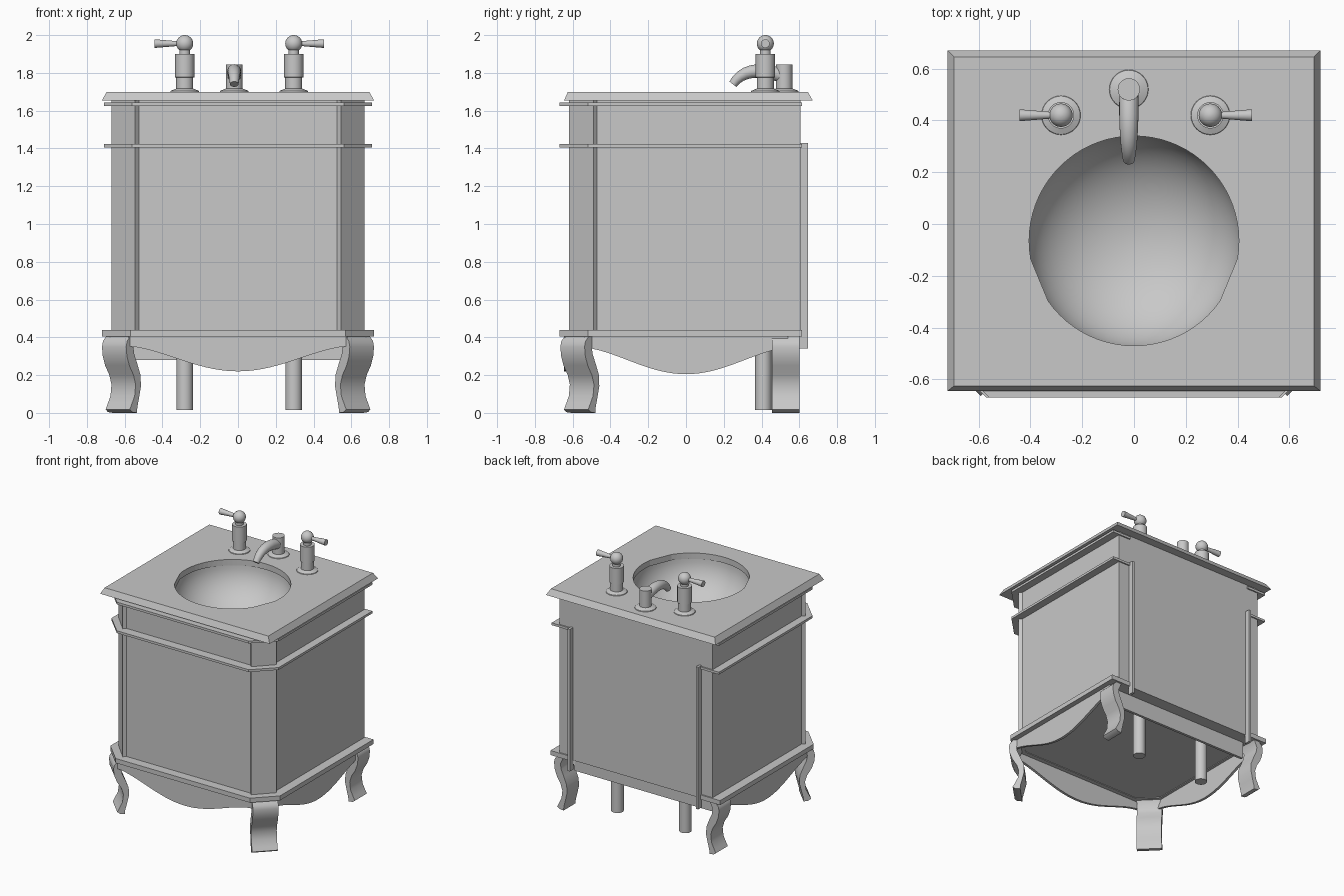
import bpy, bmesh, math
from mathutils import Vector

if "Cube" in bpy.data.objects:
    bpy.data.objects.remove(bpy.data.objects["Cube"])

grey = bpy.data.materials.new("plain grey")
grey.diffuse_color = (0.58, 0.58, 0.58, 1)
grey.use_nodes = True
grey.node_tree.nodes["Principled BSDF"].inputs["Base Color"].default_value = grey.diffuse_color


def finish(name, bm, smooth=False, normals=True):
    if normals:
        bmesh.ops.recalc_face_normals(bm, faces=bm.faces)
    me = bpy.data.meshes.new(name)
    bm.to_mesh(me)
    bm.free()
    me.materials.append(grey)
    ob = bpy.data.objects.new(name, me)
    bpy.context.collection.objects.link(ob)
    if smooth:
        bpy.ops.object.select_all(action='DESELECT')
        ob.select_set(True)
        bpy.context.view_layer.objects.active = ob
        bpy.ops.object.shade_smooth_by_angle(angle=math.radians(35))
    return ob


def skin(bm, loops, caps=(True, True)):
    """Join closed rings of points with quads, capping the ends if wanted."""
    rings = [[bm.verts.new(p) for p in loop] for loop in loops]
    n = len(rings[0])
    for a, b in zip(rings, rings[1:]):
        for i in range(n):
            j = (i + 1) % n
            bm.faces.new((a[i], a[j], b[j], b[i]))
    if caps[0]:
        bm.faces.new(rings[0])
    if caps[1]:
        bm.faces.new(rings[-1])
    return rings


def box(name, x0, x1, y0, y1, z0, z1):
    bm = bmesh.new()
    pts = [(x0, y0), (x1, y0), (x1, y1), (x0, y1)]
    skin(bm, [[(x, y, z) for x, y in pts] for z in (z0, z1)])
    return finish(name, bm)


def lathe(name, profile, x, y, seg=32):
    bm = bmesh.new()
    ang = [2 * math.pi * i / seg for i in range(seg)]
    skin(bm, [[(x + r * math.cos(a), y + r * math.sin(a), z) for a in ang] for r, z in profile])
    return finish(name, bm, True)


def tube(name, path, radii, side, seg=24):
    """Round tube along a flat path; side is the direction across the path."""
    path, u = [Vector(p) for p in path], Vector(side)
    bm, loops = bmesh.new(), []
    for i, p in enumerate(path):
        t = (path[min(i + 1, len(path) - 1)] - path[max(i - 1, 0)]).normalized()
        v = t.cross(u)
        loops.append([p + radii[i] * (u * math.cos(a) + v * math.sin(a))
                      for a in (2 * math.pi * k / seg for k in range(seg))])
    skin(bm, loops)
    return finish(name, bm, True)


def mirrored(half):
    return half + [(-x, y) for x, y in reversed(half)]


# cabinet body with raised diagonal corner posts, open at the top
bm = bmesh.new()
body = mirrored([(0.525, -0.60), (0.545, -0.62), (0.67, -0.49), (0.65, -0.47), (0.65, 0.605)])
skin(bm, [[(x, y, z) for x, y in body] for z in (0.41, 1.655)], (True, False))
finish("cabinet_body", bm)

# mouldings around the cabinet, turning the back corners and stopping there
for name, ex, z0, z1 in (("base_moulding", 0.72, 0.405, 0.44),
                         ("middle_moulding", 0.71, 1.405, 1.423),
                         ("top_moulding", 0.71, 1.625, 1.643)):
    half = [(ex - 0.15, -0.67), (ex, -0.52), (ex, 0.615), (0.55, 0.615), (0.55, 0.595),
            (0.64, 0.595), (0.64, -0.47), (0.52, -0.59)]
    bm = bmesh.new()
    outline = mirrored(half)
    skin(bm, [[(x, y, z) for x, y in outline] for z in (z0, z1)])
    finish(name, bm)

# thin fins behind the back corners and the rail set in between the back legs
for s, side in ((1, "right"), (-1, "left")):
    a, b = sorted((s * 0.535, s * 0.555))
    box(side + "_back_fin", a, b, 0.60, 0.645, 0.34, 1.43)
box("back_rail", -0.59, 0.59, 0.49, 0.51, 0.28, 0.41)


# wavy aprons
def apron(name, half, low, high, place):
    bm, n = bmesh.new(), 28
    edge = []
    for i in range(n + 1):
        t = -half + 2 * half * i / n
        wave = max(0, 0.5 + 0.5 * math.cos(math.pi * t / half)) ** 0.8
        edge.append((t, high - (high - low) * wave))
    outline = edge + [(half, 0.41), (-half, 0.41)]
    skin(bm, [[place(t, z, d) for t, z in outline] for d in (0, 0.02)])
    finish(name, bm)


apron("front_apron", 0.58, 0.22, 0.352, lambda t, z, d: (t, -0.645 + d, z))
for s, side in ((1, "right"), (-1, "left")):
    apron(side + "_apron", 0.54, 0.205, 0.345, lambda t, z, d: (s * (0.68 - d), t, z))

# curved strap legs: front pair set diagonally, back pair facing sideways
leg = [(0.634, 0.405), (0.651, 0.38), (0.656, 0.35), (0.652, 0.30), (0.639, 0.25), (0.617, 0.20),
       (0.606, 0.15), (0.611, 0.09), (0.627, 0.045), (0.637, 0.018), (0.624, 0.004), (0.599, 0.0),
       (0.597, 0.03), (0.588, 0.08), (0.578, 0.14), (0.580, 0.20), (0.597, 0.26), (0.613, 0.31),
       (0.618, 0.35), (0.60, 0.405)]
for s, side in ((1, "right"), (-1, "left")):
    bm = bmesh.new()
    skin(bm, [[(s * (u + w), -(u - 0.055) + w, z) for u, z in leg] for w in (-0.064, 0.064)])
    finish(side + "_front_leg", bm, True)
    bm = bmesh.new()
    skin(bm, [[(s * (0.63 + 1.41 * (u - 0.606)), y, z) for u, z in leg] for y in (0.455, 0.60)])
    finish(side + "_back_leg", bm, True)

# countertop with sloped edge and basin opening
CY, R = -0.065, 0.405
hole = [(R * math.cos(a), CY + R * math.sin(a)) for a in
        (math.radians(d) for d in range(0, 360, 5) if not (325 < d < 348 or 192 < d < 215))]
bm = bmesh.new()
levels = []
for x, y0, y1, z in ((0.72, -0.645, 0.67, 1.655), (0.695, -0.625, 0.645, 1.70)):
    rect = [bm.verts.new(p + (z,)) for p in ((-x, y0), (x, y0), (x, y1), (-x, y1))]
    rim = [bm.verts.new(p + (z,)) for p in hole]
    edges = [bm.edges.new((l[i - 1], l[i])) for l in (rect, rim) for i in range(len(l))]
    bmesh.ops.triangle_fill(bm, edges=edges, use_beauty=True, normal=(0, 0, 1))
    levels.append((rect, rim))
for lo, hi in zip(*levels):
    for i in range(len(lo)):
        bm.faces.new((lo[i - 1], lo[i], hi[i], hi[i - 1]))
finish("countertop", bm)

# round basin bowl, faces turned to the inside
bm = bmesh.new()
ang = [2 * math.pi * i / 48 for i in range(48)]
rows = [math.pi / 2 * k / 14 for k in range(14)] + [math.pi / 2 * 0.98]
skin(bm, [[(0.415 * math.cos(t) * math.cos(a), CY + 0.415 * math.cos(t) * math.sin(a),
            1.66 - 0.32 * math.sin(t)) for a in ang] for t in rows], (False, True))
bmesh.ops.recalc_face_normals(bm, faces=bm.faces)
bmesh.ops.reverse_faces(bm, faces=bm.faces)
finish("basin", bm, True, False)

# tap handles with levers, and the pipes below
ball = [(0.045 * math.sin(a), 1.955 - 0.045 * math.cos(a))
        for a in (math.radians(d) for d in range(40, 180, 10))] + [(0.003, 2.0)]
for s, x, side in ((1, 0.295, "right"), (-1, -0.282, "left")):
    lathe(side + "_tap", [(0.076, 1.699), (0.074, 1.705), (0.05, 1.715), (0.045, 1.717), (0.045, 1.775),
                          (0.051, 1.777), (0.051, 1.90), (0.028, 1.90), (0.028, 1.92)] + ball, x, 0.42)
    tube(side + "_tap_lever", [(x + s * 0.03, 0.42, 1.955), (x + s * 0.16, 0.42, 1.955)],
         [0.012, 0.023], (0, 1, 0))
    lathe(side + "_pipe", [(0.044, 0.015), (0.044, 0.42)], x, 0.41)

# spout column and curved spout
lathe("spout_column", [(0.076, 1.699), (0.074, 1.705), (0.05, 1.715), (0.043, 1.717), (0.043, 1.845)],
      -0.02, 0.52)
tube("spout", [(-0.02, y, z) for y, z in ((0.52, 1.78), (0.47, 1.797), (0.42, 1.808), (0.38, 1.81), (0.345, 1.806),
                                          (0.315, 1.797), (0.288, 1.782), (0.266, 1.763), (0.248, 1.74))],
     [0.036, 0.037, 0.037, 0.036, 0.034, 0.032, 0.029, 0.026, 0.023], (1, 0, 0))
